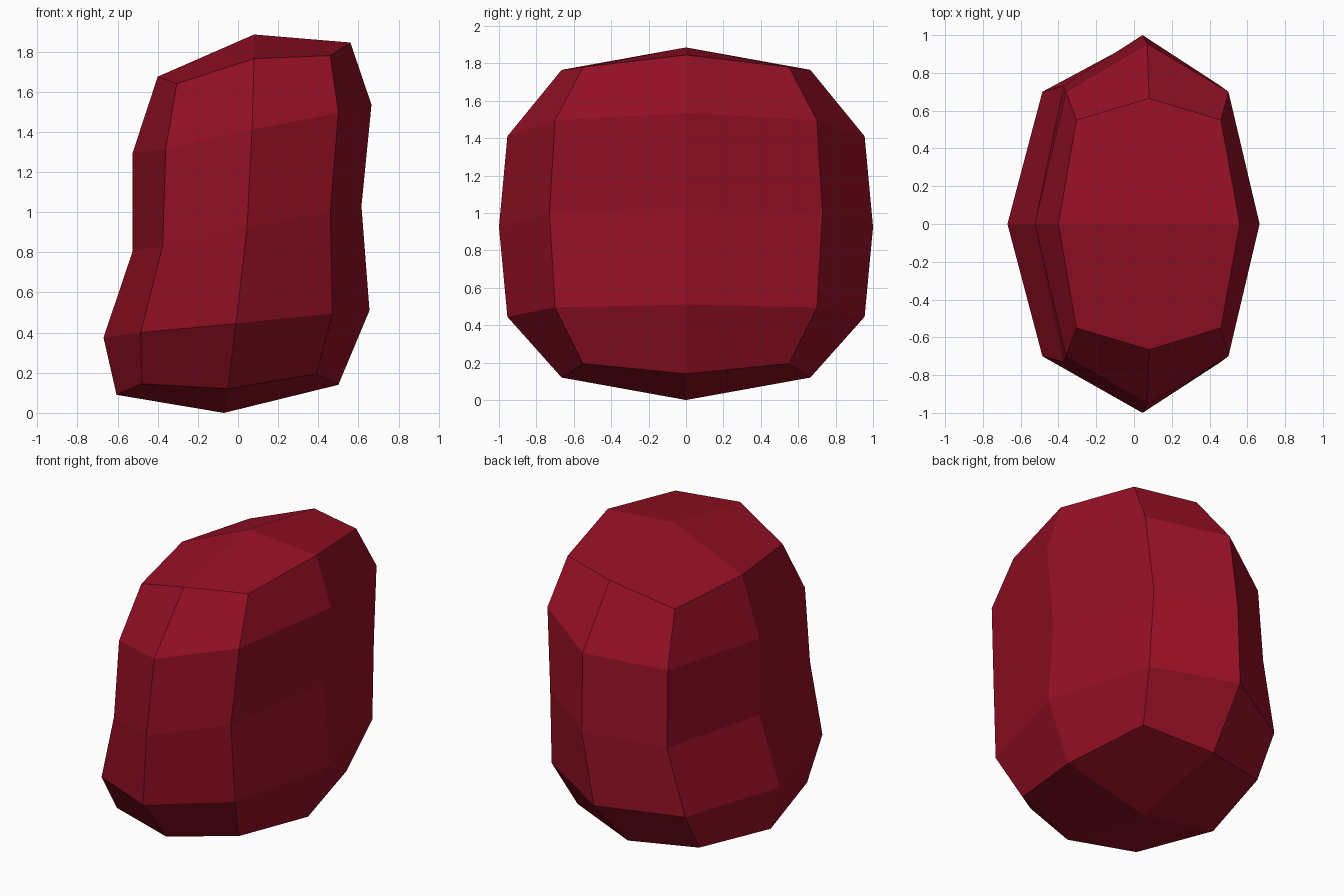
import bpy, bmesh

if "Cube" in bpy.data.objects:
    bpy.data.objects.remove(bpy.data.objects["Cube"])

# Tilted cross-sections, bottom to top. Each is half a ring, mirrored in y:
# (x, z) of left point, left corner, front middle, right corner, right point,
# then the y depth of the corners and of the front middle
SECTIONS = [
    ([(-.605, .09), (-.48, .145), (-.05, .12), (.39, .195), (.50, .14)], .55, .665),
    ([(-.67, .375), (-.485, .40), (-.01, .445), (.47, .495), (.655, .51)], .70, .955),
    ([(-.525, .805), (-.375, .83), (.045, .925), (.46, 1.0), (.615, 1.03)], .73, 1.0),
    ([(-.525, 1.295), (-.36, 1.315), (.07, 1.41), (.50, 1.495), (.665, 1.535)], .70, .955),
    ([(-.40, 1.675), (-.305, 1.64), (.08, 1.765), (.46, 1.78), (.56, 1.845)], .55, .665),
]
BOTTOM, TOP = (-.07, 0, 0), (.08, 0, 1.885)

bm = bmesh.new()


def ring(points, corner_y, middle_y):
    """Eight vertices: left, along the front to the right, back to the left."""
    depth = [0, corner_y, middle_y, corner_y, 0]
    front = [(x, -y, z) for (x, z), y in zip(points, depth)]
    back = [(x, -y, z) for x, y, z in front[3:0:-1]]
    return [bm.verts.new(p) for p in front + back]


rings = [ring(*s) for s in SECTIONS]

# Side walls
for low, high in zip(rings, rings[1:]):
    for i in range(8):
        j = (i + 1) % 8
        bm.faces.new((low[i], low[j], high[j], high[i]))

# Top and bottom caps: four quads meeting at a centre point
for loop, tip in ((rings[0], BOTTOM), (rings[-1], TOP)):
    centre = bm.verts.new(tip)
    for i in range(0, 8, 2):
        bm.faces.new((centre, loop[i], loop[i + 1], loop[(i + 2) % 8]))

bmesh.ops.recalc_face_normals(bm, faces=bm.faces[:])

mesh = bpy.data.meshes.new("bean")
bm.to_mesh(mesh)
bm.free()
red = bpy.data.materials.new("dark red")
red.diffuse_color = (.30, .005, .018, 1)
red.use_nodes = True
red.node_tree.nodes["Principled BSDF"].inputs["Base Color"].default_value = red.diffuse_color
mesh.materials.append(red)
bean = bpy.data.objects.new("bean", mesh)
bpy.context.collection.objects.link(bean)
